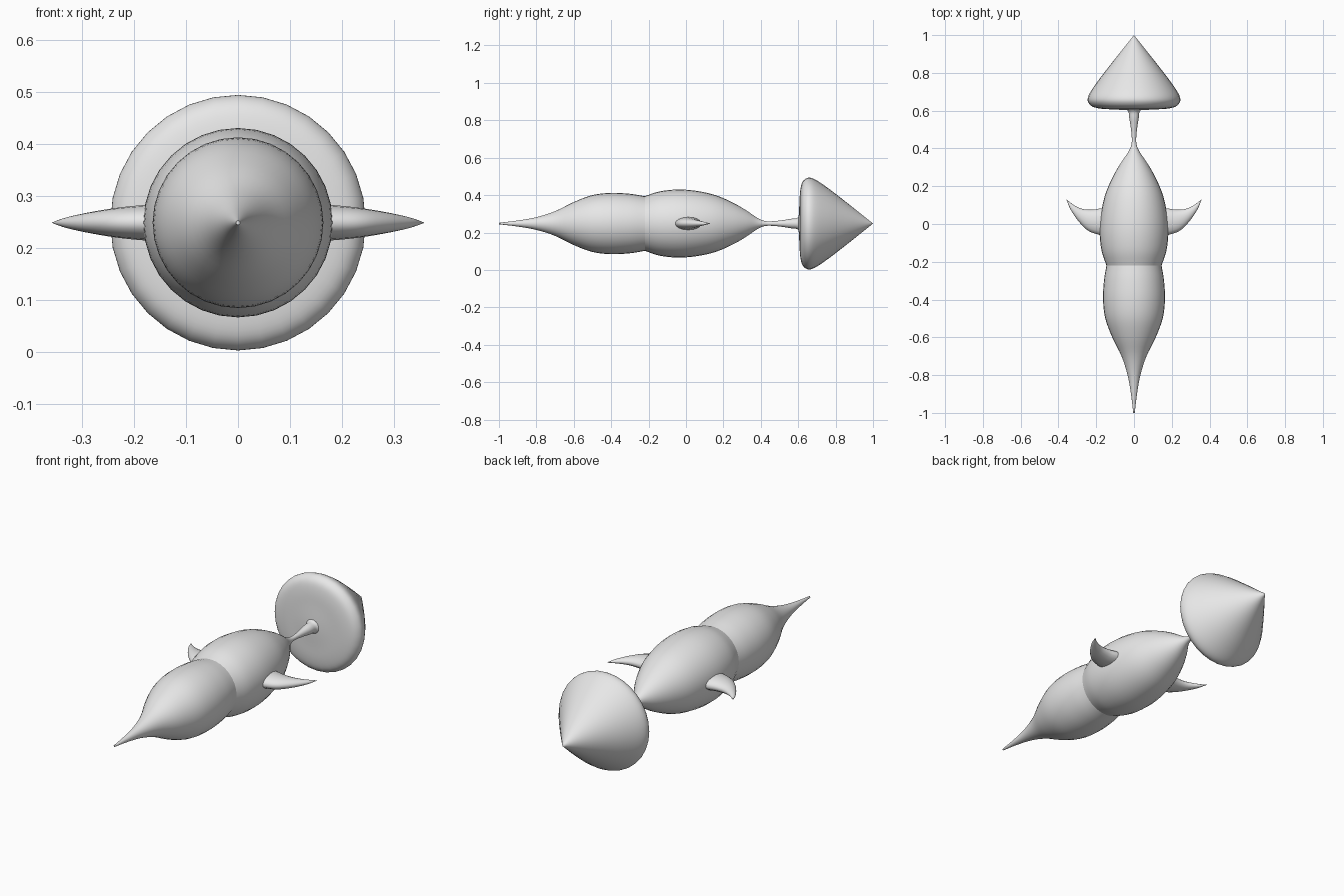
import bpy, bmesh, math
from mathutils import Vector, Matrix

cube = bpy.data.objects.get("Cube")
if cube:
    bpy.data.objects.remove(cube)

AXIS_Z = 0.248
SIDES = 32

grey = bpy.data.materials.new("light grey")
grey.use_nodes = True
grey.diffuse_color = (0.8, 0.8, 0.8, 1)
grey.node_tree.nodes["Principled BSDF"].inputs["Base Color"].default_value = (0.8, 0.8, 0.8, 1)


def smooth_path(points, steps=4):
    """Catmull-Rom curve through vectors of any size."""
    pts = [Vector(p) for p in points]
    pts = [2 * pts[0] - pts[1]] + pts + [2 * pts[-1] - pts[-2]]
    out = []
    for a, b, c, d in zip(pts, pts[1:], pts[2:], pts[3:]):
        for i in range(steps):
            t = i / steps
            out.append(b + (c - a) * (t / 2) + (2 * a - 5 * b + 4 * c - d) * (t * t / 2)
                       + (3 * b - a - 3 * c + d) * (t ** 3 / 2))
    return out + [pts[-2]]


def loft(name, rings):
    """Skin a list of equal rings and close both ends."""
    bm = bmesh.new()
    rows = [[bm.verts.new(p) for p in ring] for ring in rings]
    for lo, hi in zip(rows, rows[1:]):
        for i in range(len(lo)):
            j = (i + 1) % len(lo)
            bm.faces.new((lo[i], lo[j], hi[j], hi[i]))
    bm.faces.new(rows[0])
    bm.faces.new(rows[-1])
    bmesh.ops.remove_doubles(bm, verts=bm.verts, dist=0.0002)
    bmesh.ops.recalc_face_normals(bm, faces=bm.faces)
    mesh = bpy.data.meshes.new(name)
    bm.to_mesh(mesh)
    bm.free()
    mesh.materials.append(grey)
    obj = bpy.data.objects.new(name, mesh)
    bpy.context.collection.objects.link(obj)
    bpy.ops.object.select_all(action='DESELECT')
    obj.select_set(True)
    bpy.context.view_layer.objects.active = obj
    bpy.ops.object.shade_smooth_by_angle(angle=math.radians(50))
    return obj


def revolve(name, profile):
    """Turn (y, radius) points around the long axis."""
    angles = [math.tau * i / SIDES for i in range(SIDES)]
    return loft(name, [[(r * math.sin(a), y, AXIS_Z + r * math.cos(a)) for a in angles]
                       for y, r in smooth_path(profile)])


# Pointed front half of the body
revolve("front_body", [(-1, .004), (-.9, .016), (-.8, .034), (-.7, .066), (-.6, .115),
                       (-.5, .152), (-.4, .164), (-.3, .159), (-.22, .146)])

# Rear half, narrowing into the thin stem
revolve("rear_body", [(-.22, .146), (-.14, .172), (-.04, .182), (.06, .174), (.16, .151),
                      (.25, .112), (.32, .072), (.38, .031), (.42, .014), (.46, .012),
                      (.51, .017), (.56, .025), (.59, .028), (.603, .036)])

# Cone-shaped tail with a rounded rim
revolve("tail_cone", [(.602, 0), (.602, .03), (.606, .1), (.61, .17), (.62, .217),
                      (.64, .24), (.665, .245), (.7, .23), (.76, .189), (.82, .143),
                      (.88, .096), (.94, .048), (1, 0)])

# Swept side fins: lead x, lead y, trail x, trail y, half thickness
FIN = [(.12, -.07, .12, .09, .037), (.18, -.058, .18, .082, .034),
       (.24, -.037, .22, .076, .029), (.29, .01, .27, .079, .021),
       (.335, .075, .318, .1, .011), (.358, .13, .357, .13, .0005)]
for name, side in (("left_fin", 1), ("right_fin", -1)):
    rings = []
    for lx, ly, tx, ty, h in smooth_path(FIN):
        lead, trail = Vector((lx * side, ly, AXIS_Z)), Vector((tx * side, ty, AXIS_Z))
        mid, half = (lead + trail) / 2, (lead - trail) / 2
        rings.append([mid + half * math.cos(a) + Vector((0, 0, h * math.sin(a)))
                      for a in (math.tau * i / 16 for i in range(16))])
    loft(name, rings)
